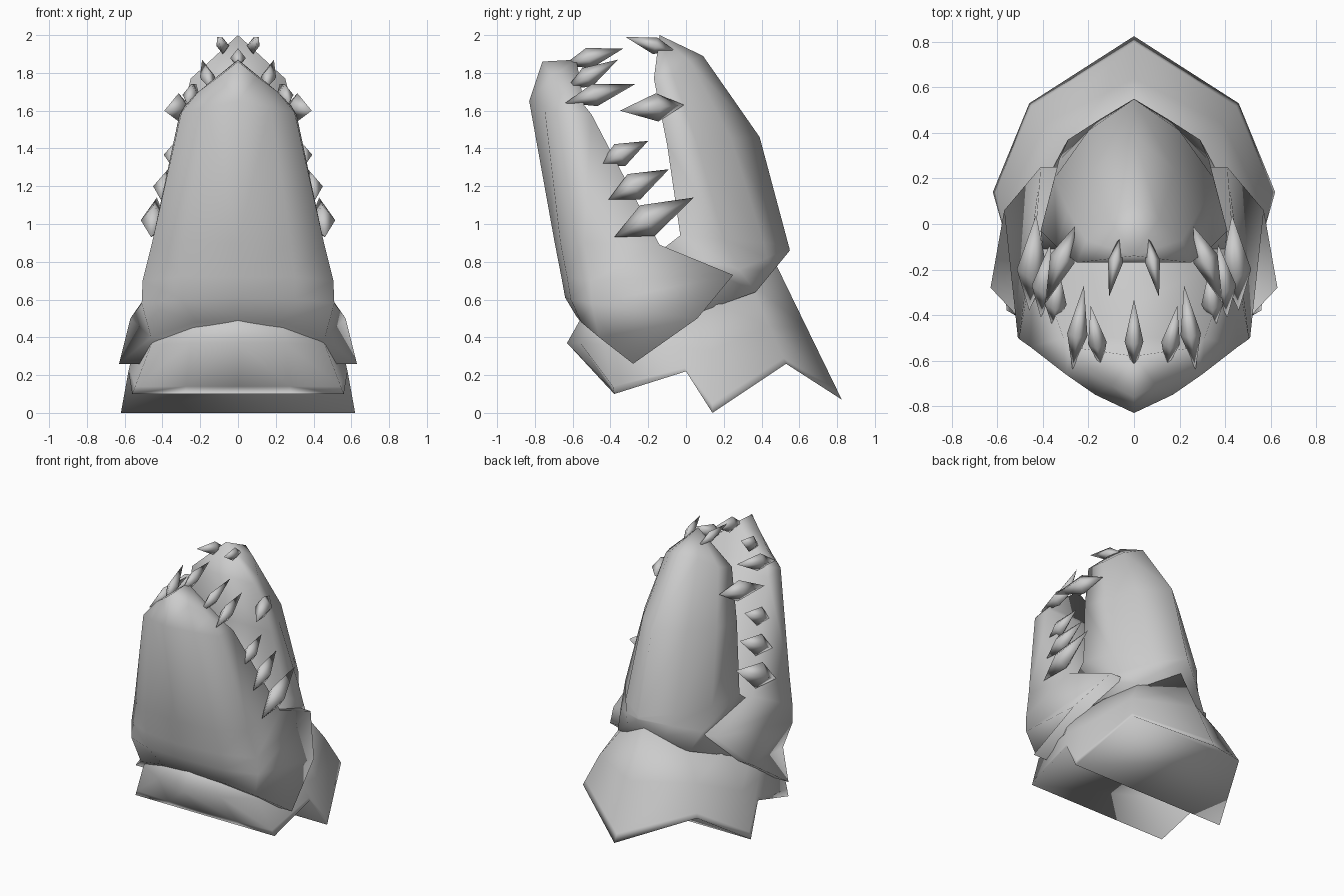
import bpy, bmesh
from mathutils import Vector

cube = bpy.data.objects.get("Cube")
if cube:
    bpy.data.objects.remove(cube)

grey = bpy.data.materials.new("plain_grey")
grey.use_nodes = True
grey.diffuse_color = (0.6, 0.6, 0.6, 1)
grey.node_tree.nodes["Principled BSDF"].inputs["Base Color"].default_value = (0.6, 0.6, 0.6, 1)


def finish(bm, name):
    bmesh.ops.remove_doubles(bm, verts=bm.verts, dist=0.0005)
    bmesh.ops.recalc_face_normals(bm, faces=bm.faces)
    for f in bm.faces:
        f.smooth = True
    mesh = bpy.data.meshes.new(name)
    bm.to_mesh(mesh)
    bm.free()
    mesh.materials.append(grey)
    bpy.context.collection.objects.link(bpy.data.objects.new(name, mesh))


def full_ring(bm, half):
    """Mirror a half section, left edge to right edge."""
    left = [bm.verts.new(p) for p in half]
    right = [v if abs(v.co.x) < 0.001 else bm.verts.new((-v.co.x, v.co.y, v.co.z)) for v in left]
    return left, right


def skin(bm, rings):
    for (la, ra), (lb, rb) in zip(rings, rings[1:]):
        for a, b in ((la, lb), (ra, rb)):
            for i in range(len(a) - 1):
                bm.faces.new((a[i], a[i + 1], b[i + 1], b[i]))


def face(bm, *verts):
    unique = list(dict.fromkeys(verts))
    if len(unique) > 2:
        bm.faces.new(unique)


def cap(bm, ring):
    """Close a section with strips running from side to side."""
    left, right = ring
    for i in range(len(left) - 1):
        face(bm, left[i], left[i + 1], right[i + 1], right[i])


def jaw(name, sections, peak):
    """Bowl-shaped jaw: skinned sections, pointed tip and flat inner face."""
    bm = bmesh.new()
    rings = [full_ring(bm, s) for s in sections]
    skin(bm, rings)
    cap(bm, rings[0])
    top = bm.verts.new(peak)
    left, right = rings[-1]
    for side in (left, right):
        for a, b in zip(side, side[1:]):
            face(bm, a, b, top)
    face(bm, left[-1], right[-1], top)
    for (la, ra), (lb, rb) in zip(rings, rings[1:]):
        face(bm, la[-1], ra[-1], rb[-1], lb[-1])
    finish(bm, name)


# Front jaw, from its flared base up to the tip
jaw("front_jaw", [
    [(0, -.58, .51), (.22, -.555, .48), (.46, -.46, .4), (.63, -.28, .26)],
    [(0, -.64, .61), (.3, -.61, .6), (.51, -.5, .58), (.57, .06, .5)],
    [(0, -.66, .72), (.3, -.63, .72), (.505, -.505, .7), (.41, .25, .73)],
    [(0, -.695, .9), (.28, -.665, .9), (.455, -.54, .9), (.44, -.14, .89)],
    [(0, -.83, 1.65), (.17, -.75, 1.62), (.3, -.66, 1.59), (.31, -.5, 1.58)],
    [(0, -.76, 1.86), (.1, -.71, 1.78), (.21, -.64, 1.7), (.28, -.54, 1.63)],
], (0, -.58, 1.87))

# Back jaw
jaw("back_jaw", [
    [(0, .55, .86), (.15, .46, .75), (.29, .37, .64), (.44, .09, .54)],
    [(0, .548, .87), (.18, .43, .82), (.33, .28, .76), (.4, -.12, .87)],
    [(0, .545, .88), (.2, .41, .9), (.35, .2, .92), (.41, -.03, .94)],
    [(0, .39, 1.46), (.18, .24, 1.45), (.29, .06, 1.42), (.34, -.1, 1.42)],
    [(0, .09, 1.89), (.11, .02, 1.86), (.21, -.07, 1.79), (.25, -.17, 1.77)],
], (0, -.14, 2.0))

# Neck with a folded lower edge, held crisp by an extra ring near the rim
neck = [
    [(0, -.5, .6), (.22, -.47, .56), (.37, -.36, .5), (.47, -.1, .55), (.4, .1, .6), (.24, .34, .69), (0, .46, .82)],
    [(0, -.63, .37), (.25, -.56, .37), (.46, -.43, .36), (.55, -.05, .35), (.54, .13, .33), (.39, .44, .46), (0, .64, .45)],
    [(0, -.38, .1), (.28, -.38, .1), (.56, -.38, .1), (.58, 0, .22), (.62, .14, 0), (.46, .53, .26), (0, .825, .07)],
]
neck.insert(2, [Vector(a).lerp(Vector(b), .85) for a, b in zip(neck[1], neck[2])])
bm = bmesh.new()
rings = [full_ring(bm, s) for s in neck]
skin(bm, rings)
cap(bm, rings[0])
cap(bm, rings[-1])
finish(bm, "neck")


def tooth(name, base, tip, width):
    """Four-sided spike with its widest part near the root."""
    base, tip = Vector(base), Vector(tip)
    axis = (tip - base).normalized()
    side = axis.cross(Vector((1, 0, 0))).normalized()
    out = axis.cross(side)
    mid = base.lerp(tip, .42)
    bm = bmesh.new()
    ends = [bm.verts.new(base), bm.verts.new(tip)]
    ring = [bm.verts.new(mid + d * width) for d in (side, out * .75, -side, -out * .75)]
    for i in range(4):
        for end in ends:
            bm.faces.new((ring[i], ring[i - 1], end))
    finish(bm, name)


# Teeth: root, point and half width, mirrored to both sides
teeth = {
    "cheek_tooth": ((.46, -.38, .93), (.43, .04, 1.14), .09),
    "lower_side_tooth": ((.41, -.41, 1.13), (.37, -.09, 1.29), .075),
    "upper_side_tooth": ((.355, -.46, 1.31), (.33, -.2, 1.44), .065),
    "corner_tooth": ((.27, -.64, 1.64), (.22, -.27, 1.74), .06),
    "fore_tooth": ((.14, -.64, 1.71), (.19, -.36, 1.87), .055),
    "back_tip_tooth": ((.06, -.05, 1.91), (.11, -.32, 1.99), .045),
    "back_side_tooth": ((.26, -.01, 1.63), (.39, -.35, 1.6), .075),
}
for name, (base, tip, width) in teeth.items():
    for s, label in ((1, "left"), (-1, "right")):
        tooth(f"{label}_{name}", (s * base[0], *base[1:]), (s * tip[0], *tip[1:]), width)
tooth("middle_tooth", (0, -.65, 1.84), (0, -.33, 1.93), .055)
